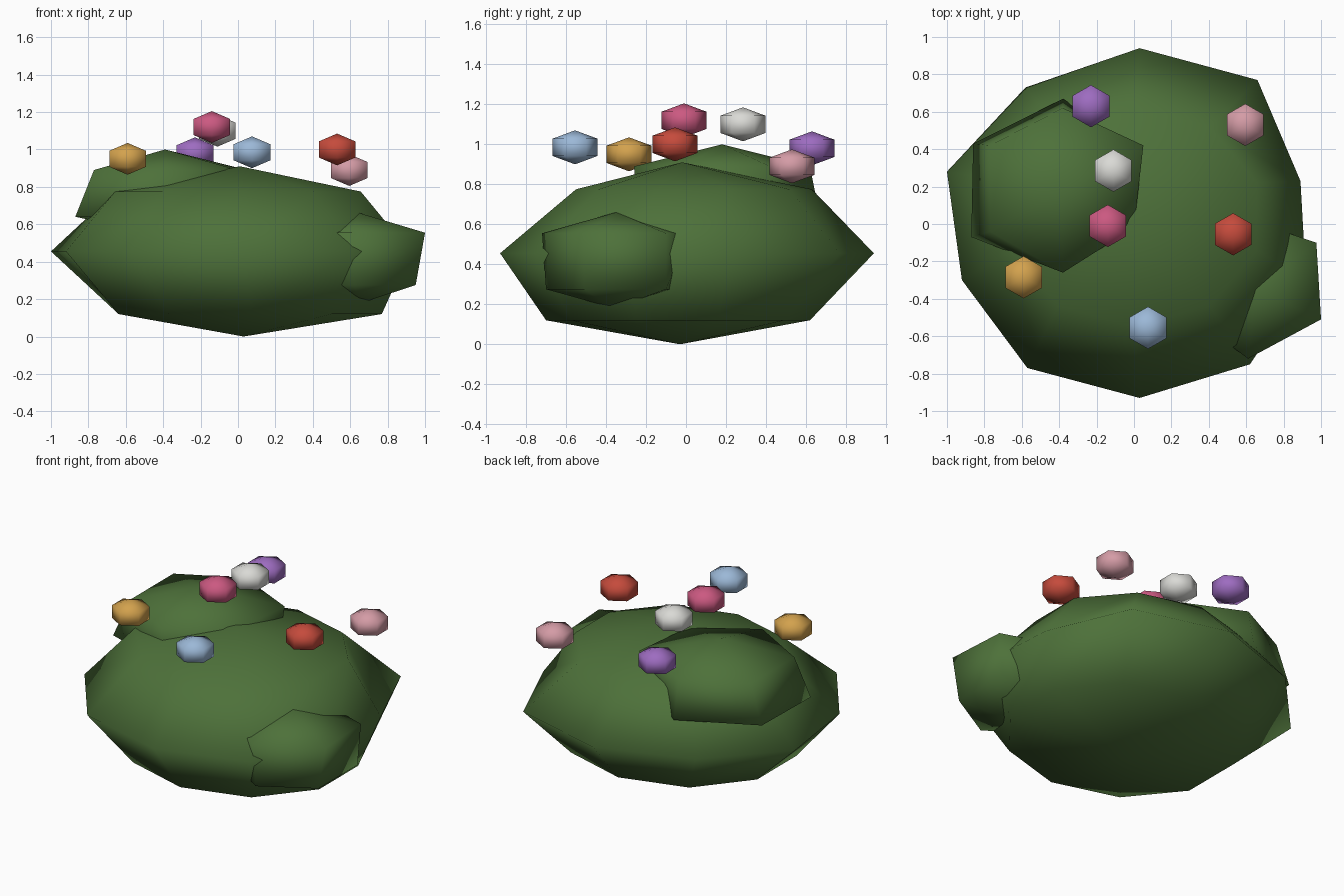
import bpy, bmesh, math

if "Cube" in bpy.data.objects:
    bpy.data.objects.remove(bpy.data.objects["Cube"])


def material(name, rgb):
    m = bpy.data.materials.new(name)
    m.diffuse_color = (*rgb, 1)
    m.use_nodes = True
    m.node_tree.nodes["Principled BSDF"].inputs["Base Color"].default_value = m.diffuse_color
    return m


def ring(n, cx, cy, rx, ry):
    """n points round an ellipse, starting at the back (+y)."""
    angles = [math.pi / 2 + 2 * math.pi * k / n for k in range(n)]
    return [(cx + rx * math.cos(a), cy + ry * math.sin(a)) for a in angles]


def blob(name, bottom, rings, top, mat):
    """Closed rounded lump: pole, rings of (z, points) going up, pole."""
    bm = bmesh.new()
    low, high = bm.verts.new(bottom), bm.verts.new(top)
    loops = [[bm.verts.new((x, y, z)) for x, y in pts] for z, pts in rings]
    n = len(loops[0])
    for i in range(n):
        j = (i + 1) % n
        bm.faces.new((low, loops[0][j], loops[0][i]))
        for a, b in zip(loops, loops[1:]):
            bm.faces.new((a[i], a[j], b[j], b[i]))
        bm.faces.new((loops[-1][i], loops[-1][j], high))
    for f in bm.faces:
        f.smooth = True
    bmesh.ops.recalc_face_normals(bm, faces=bm.faces)
    mesh = bpy.data.meshes.new(name)
    bm.to_mesh(mesh)
    bm.free()
    mesh.materials.append(mat)
    ob = bpy.data.objects.new(name, mesh)
    bpy.context.collection.objects.link(ob)


leaf = material("leaf green", (0.075, 0.165, 0.042))

# Main bush body: ten sides, uneven widest ring
widest = [(.03, .94), (-.58, .73), (-1, .28), (-.92, -.30), (-.57, -.77),
          (.03, -.93), (.62, -.75), (.92, -.30), (.89, .23), (.66, .77)]
blob("bush_body", (.03, -.03, 0),
     [(.12, ring(10, .065, -.04, .74, .66)),
      (.455, widest),
      (.775, ring(10, 0, .04, .69, .59))],
     (.01, -.02, .91), leaf)

# Upper left clump
blob("upper_clump", (-.39, .2, .54),
     [(.64, [(-.38, .67), (-.86, .43), (-.87, -.07), (-.38, -.24), (0, 0), (.02, .40)]),
      (.89, [(-.38, .62), (-.77, .42), (-.77, -.04), (-.38, -.26), (0, -.02), (.05, .42)])],
     (-.39, .18, 1.0), leaf)

# Right side clump
blob("side_clump", (.66, -.36, .18),
     [(.275, [(.65, -.06), (.36, -.16), (.36, -.53), (.62, -.70), (.95, -.51), (.95, -.10)]),
      (.555, [(.65, .01), (.34, -.15), (.34, -.52), (.61, -.72), (1, -.51), (.975, -.10)])],
     (.65, -.35, .66), leaf)

# Flower heads: six-sided buds hovering over the leaves
flowers = [
    ("yellow", (.65, .36, .075), (-.59, -.285, .95)),
    ("purple", (.34, .15, .53), (-.23, .63, .98)),
    ("white", (.70, .70, .67), (-.11, .285, 1.10)),
    ("deep pink", (.60, .10, .22), (-.14, -.01, 1.12)),
    ("blue", (.33, .48, .68), (.075, -.555, .985)),
    ("red", (.56, .07, .045), (.53, -.055, 1.0)),
    ("pale pink", (.66, .33, .38), (.595, .53, .89)),
]
for colour, rgb, (x, y, z) in flowers:
    hexagon = ring(6, x, y, .113, .113)
    blob("flower_" + colour.replace(" ", "_"), (x, y, z - .085),
         [(z - .043, hexagon), (z + .043, hexagon)],
         (x, y, z + .085), material(colour, rgb))
